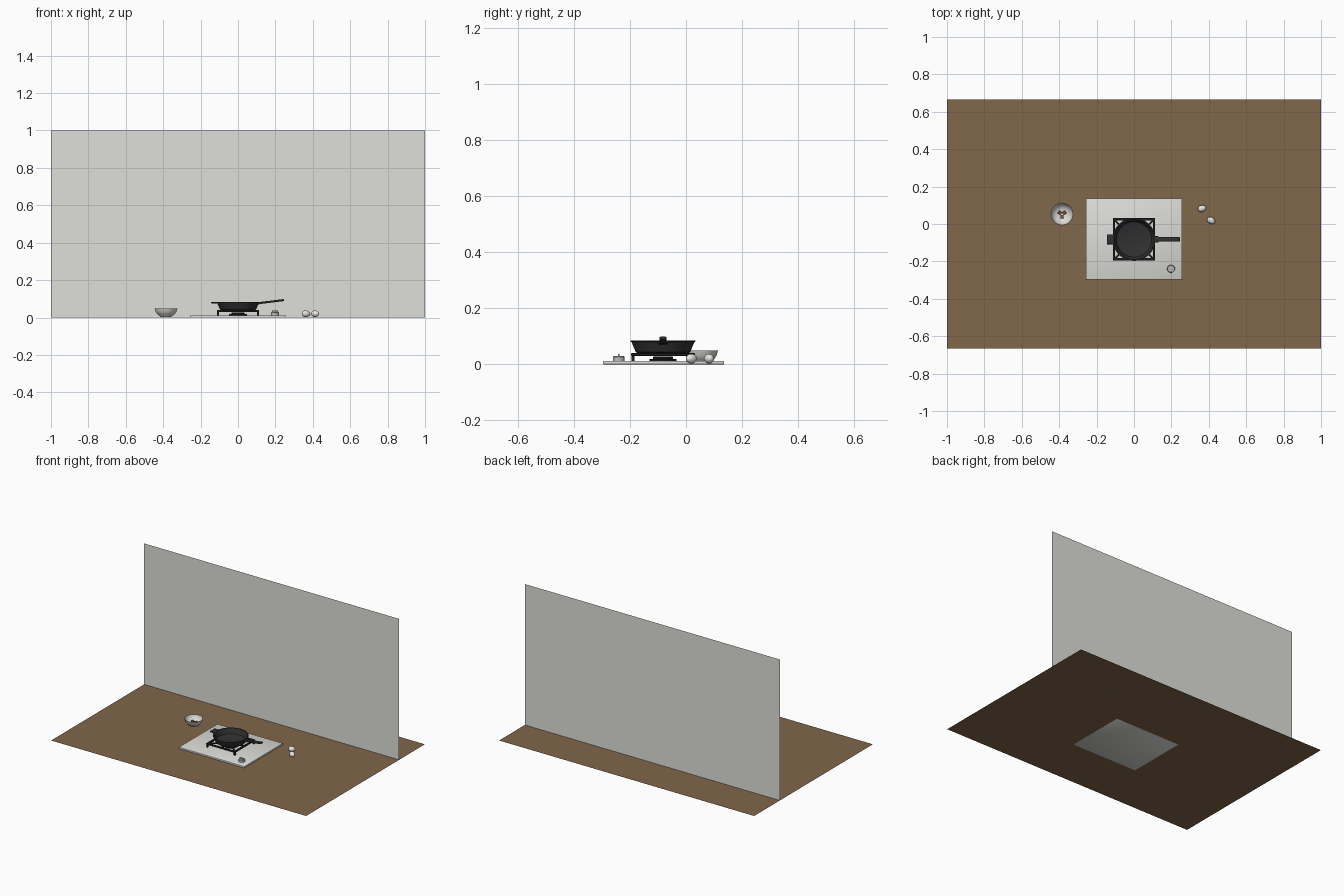
import bpy, bmesh, math
from mathutils import Vector, Matrix

if "Cube" in bpy.data.objects:
    bpy.data.objects.remove(bpy.data.objects["Cube"])


def material(name, color):
    m = bpy.data.materials.new(name)
    m.use_nodes = True
    m.diffuse_color = (*color, 1)
    m.node_tree.nodes["Principled BSDF"].inputs["Base Color"].default_value = (*color, 1)
    return m


WOOD = material("brown wood", (0.22, 0.135, 0.07))
WALL = material("wall grey", (0.74, 0.74, 0.70))
STEEL = material("light steel", (0.72, 0.72, 0.69))
IRON = material("cast iron", (0.03, 0.03, 0.032))
BLACK = material("black enamel", (0.012, 0.012, 0.013))
KNOB = material("knob grey", (0.5, 0.5, 0.48))
CERAMIC = material("ceramic", (0.72, 0.71, 0.68))
EGG = material("eggshell", (0.85, 0.84, 0.82))
CHUNK = material("brown chunk", (0.2, 0.09, 0.045))


def finish(name, bm, mat, smooth=True):
    bmesh.ops.recalc_face_normals(bm, faces=bm.faces)
    mesh = bpy.data.meshes.new(name)
    bm.to_mesh(mesh)
    bm.free()
    mesh.materials.append(mat)
    ob = bpy.data.objects.new(name, mesh)
    bpy.context.collection.objects.link(ob)
    if smooth:
        bpy.ops.object.select_all(action="DESELECT")
        ob.select_set(True)
        bpy.context.view_layer.objects.active = ob
        bpy.ops.object.shade_smooth_by_angle(angle=math.radians(35))
    return ob


def sheet(name, corners, mat):
    bm = bmesh.new()
    bm.faces.new([bm.verts.new(c) for c in corners])
    return finish(name, bm, mat, False)


def box(name, center, size, mat, bevel=0, turn=None):
    bm = bmesh.new()
    bmesh.ops.create_cube(bm, size=1)
    bmesh.ops.scale(bm, vec=size, verts=bm.verts)
    if bevel:
        bmesh.ops.bevel(bm, geom=bm.edges[:], offset=bevel, segments=2,
                        affect="EDGES", profile=0.5)
    ob = finish(name, bm, mat)
    ob.matrix_world = Matrix.Translation(center) @ (turn or Matrix())
    return ob


def lathe(name, center, profile, mat, steps=48):
    bm = bmesh.new()
    verts = [bm.verts.new((r, 0, z)) for r, z in profile]
    edges = [bm.edges.new(pair) for pair in zip(verts, verts[1:])]
    bmesh.ops.spin(bm, geom=verts + edges, cent=(0, 0, 0), axis=(0, 0, 1),
                   angle=math.tau, steps=steps)
    bmesh.ops.remove_doubles(bm, verts=bm.verts, dist=0.00005)
    ob = finish(name, bm, mat)
    ob.location = center
    return ob


# Counter top and backdrop
sheet("counter", [(-1, -0.665, 0.001), (1, -0.665, 0.001), (1, 0.665, 0.001), (-1, 0.665, 0.001)], WOOD)
sheet("back_wall", [(-1, 0.377, 0), (1, 0.377, 0), (1, 0.377, 1), (-1, 0.377, 1)], WALL)

# Stove plate and burner
CX, CY = 0, -0.082
box("stove_plate", (0, -0.08, 0.006), (0.514, 0.432, 0.012), STEEL, 0.002)
lathe("burner", (CX, CY, 0), [(0, 0.011), (0.048, 0.011), (0.048, 0.018),
      (0.036, 0.019), (0.036, 0.025), (0.033, 0.027), (0, 0.027)], BLACK)

# Pan support: square frame, spokes and corner legs
R, Z = 0.107, 0.035
for i in range(4):
    turn = Matrix.Rotation(i * math.pi / 2, 4, "Z")
    spin = lambda p: Vector((CX, CY, 0)) + turn @ Vector(p)
    box("grate_side", spin((R, 0, Z)), (0.013, 2 * R + 0.013, 0.009), BLACK, 0.001, turn)
    box("grate_spoke", spin((0.08, 0, Z)), (0.05, 0.01, 0.009), BLACK, 0.001, turn)
    diagonal = Matrix.Rotation(i * math.pi / 2 + math.pi / 4, 4, "Z")
    box("grate_corner_spoke", spin((0.083, 0.083, Z)), (0.066, 0.01, 0.009), BLACK, 0.001, diagonal)
    box("grate_leg", spin((R, R, 0.023)), (0.011, 0.011, 0.024), BLACK, 0.001, turn)

# Frying pan with its long and short handles
lathe("pan", (CX, CY, 0), [(0, 0.0395), (0.09, 0.0395), (0.097, 0.043), (0.112, 0.08),
      (0.115, 0.081), (0.115, 0.084), (0.108, 0.084), (0.106, 0.08),
      (0.094, 0.049), (0.089, 0.046), (0, 0.046)], IRON, 64)
tilt = Matrix.Rotation(math.radians(-7), 4, "Y")
box("pan_handle", (0.177, CY, 0.085), (0.138, 0.025, 0.011), IRON, 0.004, tilt)
box("pan_handle_root", (0.118, CY, 0.076), (0.026, 0.034, 0.009), IRON, 0.003, tilt)
box("helper_handle", (-0.127, CY, 0.080), (0.036, 0.054, 0.008), IRON, 0.003)

# Control knob
lathe("knob", (0.198, -0.24, 0), [(0, 0.011), (0.021, 0.011), (0.021, 0.026),
      (0.018, 0.029), (0, 0.029)], KNOB, 32)
box("knob_grip", (0.198, -0.24, 0.032), (0.034, 0.006, 0.01), KNOB, 0.001)

# Bowl holding three chunks
BX, BY = -0.385, 0.053
lathe("bowl", (BX, BY, 0), [(0, 0.002), (0.028, 0.002), (0.03, 0.006), (0.046, 0.017),
      (0.056, 0.032), (0.061, 0.049), (0.058, 0.049), (0.053, 0.033),
      (0.043, 0.02), (0.028, 0.011), (0, 0.009)], CERAMIC)
for i in range(3):
    a = i * math.tau / 3 + math.pi / 6
    box("chunk", (BX + 0.014 * math.cos(a), BY + 0.014 * math.sin(a), 0.019),
        (0.019, 0.017, 0.015), CHUNK, 0.002, Matrix.Rotation(a, 4, "Z"))

# Eggs lying on the counter
for x, y, heading in ((0.364, 0.083, 15), (0.413, 0.018, -35)):
    bm = bmesh.new()
    bmesh.ops.create_uvsphere(bm, u_segments=32, v_segments=16, radius=0.0175)
    for v in bm.verts:
        taper = 1 - 6 * v.co.z
        v.co = (v.co.z * 1.32, v.co.x * taper, v.co.y * taper)
    egg = finish("egg", bm, EGG)
    egg.location = (x, y, 0.02)
    egg.rotation_euler.z = math.radians(heading)
